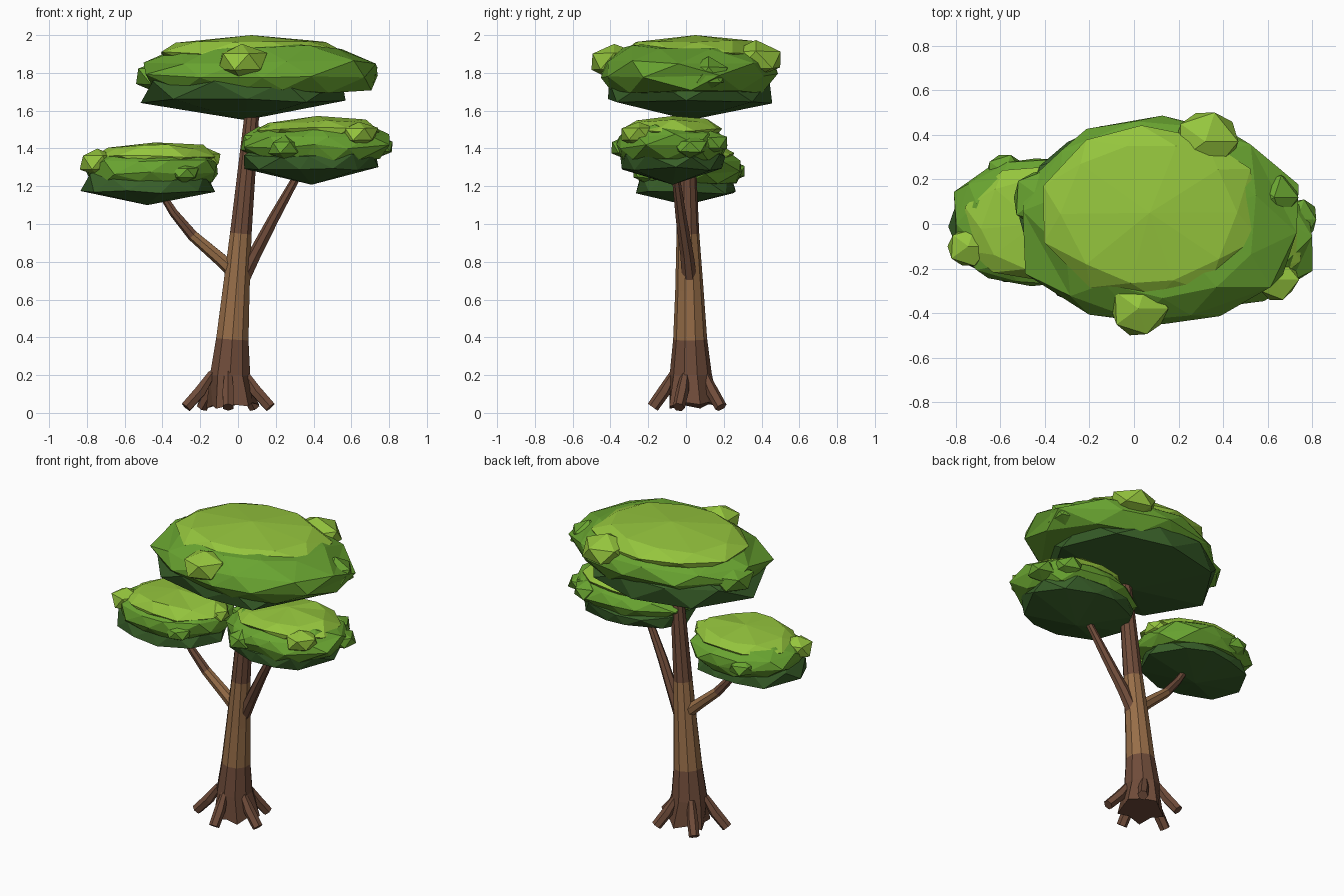
import bpy, bmesh, math, random
from mathutils import Vector

if "Cube" in bpy.data.objects:
    bpy.data.objects.remove(bpy.data.objects["Cube"])

random.seed(7)


def material(name, rgb):
    m = bpy.data.materials.new(name)
    m.diffuse_color = (*rgb, 1)
    m.use_nodes = True
    m.node_tree.nodes["Principled BSDF"].inputs["Base Color"].default_value = m.diffuse_color
    return m


BARK = material("bark_dark", (0.16, 0.072, 0.042))
TAN = material("bark_light", (0.31, 0.155, 0.065))
DARK = material("leaf_dark", (0.04, 0.115, 0.022))
MID = material("leaf_mid", (0.14, 0.37, 0.03))
LIGHT = material("leaf_light", (0.30, 0.56, 0.047))


def finish(bm, name, mats):
    bmesh.ops.recalc_face_normals(bm, faces=bm.faces)
    me = bpy.data.meshes.new(name)
    bm.to_mesh(me)
    bm.free()
    for m in mats:
        me.materials.append(m)
    ob = bpy.data.objects.new(name, me)
    bpy.context.collection.objects.link(ob)
    return ob


def tube(name, path, radii, sides, mats, slots, jag=0):
    """Tapered limb along a path; slots gives the material of each segment."""
    bm = bmesh.new()
    pts = [Vector(p) for p in path]
    rings = []
    for i, p in enumerate(pts):
        d = pts[min(i + 1, len(pts) - 1)] - pts[max(i - 1, 0)]
        q = Vector((0, 0, 1)).rotation_difference(d)
        ring = []
        for k in range(sides):
            a = math.tau * (k + 0.5) / sides
            r = radii[i]
            off = q @ Vector((r * math.cos(a), r * math.sin(a), 0))
            if jag and i == 0:  # toothed foot of the trunk
                off *= 1 + jag * (-1) ** k
                off.z -= 0.008 * (-1) ** k
            ring.append(bm.verts.new(p + off))
        rings.append(ring)
    for i in range(len(rings) - 1):
        for k in range(sides):
            j = (k + 1) % sides
            f = bm.faces.new((rings[i][k], rings[i][j], rings[i + 1][j], rings[i + 1][k]))
            f.material_index = slots[i]
    bm.faces.new(rings[0])
    bm.faces.new(rings[-1]).material_index = slots[-1]
    return finish(bm, name, mats)


def layer(name, mat, centre, half, profile, bottom, top, n=10, p=2.3, rough=0.035):
    """Faceted leaf tier: twisted rings (scale, z) between two poles."""
    bm = bmesh.new()
    (cx, cy), (a, b) = centre, half
    rings = []
    for i, (s, z) in enumerate(profile):
        ring = []
        for k in range(n):
            t = math.tau * (k + 0.5 * (i % 2)) / n + random.uniform(-0.1, 0.1)
            c, sn = math.cos(t), math.sin(t)
            r = (abs(c / a) ** p + abs(sn / b) ** p) ** (-1 / p)
            r *= s * random.uniform(1 - rough, 1 + rough)
            dz = random.uniform(-0.35, 0.35) * rough
            ring.append(bm.verts.new((cx + r * c, cy + r * sn, z + dz)))
        rings.append(ring)
    for i in range(len(rings) - 1):
        lo, hi = rings[i], rings[i + 1]
        for k in range(n):
            j = (k + 1) % n
            if i % 2 == 0:
                bm.faces.new((lo[k], lo[j], hi[k]))
                bm.faces.new((lo[j], hi[j], hi[k]))
            else:
                bm.faces.new((lo[k], lo[j], hi[j]))
                bm.faces.new((lo[k], hi[j], hi[k]))
    for ring, z in ((rings[0], bottom), (rings[-1], top)):
        pole = bm.verts.new((cx, cy, z))
        for k in range(n):
            bm.faces.new((ring[k], ring[(k + 1) % n], pole))
    return finish(bm, name, [mat])


def lump(name, mat, pos, r, rz):
    """Small jittered leaf cluster."""
    bm = bmesh.new()
    bmesh.ops.create_icosphere(bm, subdivisions=1, radius=1)
    for v in bm.verts:
        j = random.uniform(0.92, 1.1)
        v.co = Vector(pos) + Vector((v.co.x * r, v.co.y * r, v.co.z * rz)) * j
    return finish(bm, name, [mat])


# Trunk with colour bands
tube("trunk",
     [(-0.03, 0.03, 0.04), (-0.042, 0.025, 0.2), (-0.03, 0.022, 0.39),
      (-0.01, 0.018, 0.65), (0.015, 0.01, 0.95), (0.075, 0.0, 1.6)],
     [0.128, 0.112, 0.09, 0.075, 0.06, 0.04], 10, [BARK, TAN], [0, 0, 1, 1, 0], jag=0.14)

# Roots
for i in range(5):
    a = math.radians(-90 + i * 72)
    c, s = math.cos(a), math.sin(a)
    tube(f"root_{i + 1}",
         [(-0.052 + x * c, 0.024 + y * s, z) for x, y, z in
          ((0.235, 0.2, 0.03), (0.155, 0.14, 0.115), (0.09, 0.088, 0.21))],
         [0.032, 0.034, 0.022], 6, [BARK], [0, 0])

# Branches
tube("left_branch", [(0.0, 0.02, 0.73), (-0.1, 0.015, 0.82), (-0.24, 0.01, 0.94), (-0.34, 0.0, 1.06), (-0.41, 0, 1.17)],
     [0.042, 0.036, 0.03, 0.024, 0.018], 7, [TAN, BARK], [0, 0, 1, 1])
tube("right_branch", [(0.02, 0.02, 0.7), (0.09, 0.005, 0.84), (0.19, -0.025, 1.03), (0.34, -0.06, 1.3)],
     [0.042, 0.036, 0.03, 0.02], 7, [BARK], [0, 0, 0])

# Top crown
layer("top_crown_underside", DARK, (0.04, 0.02), (0.56, 0.45),
      [(0.97, 1.65), (0.98, 1.76), (0.8, 1.84)], 1.55, 1.87, n=8, p=2.3)
layer("top_crown_middle", MID, (0.115, 0.01), (0.665, 0.475),
      [(0.86, 1.70), (1.0, 1.785), (0.94, 1.86), (0.7, 1.935)], 1.68, 1.97, p=2.05)
layer("top_crown_cap", LIGHT, (0.07, 0.05), (0.51, 0.39),
      [(0.9, 1.86), (1.0, 1.91), (0.8, 1.965)], 1.84, 2.0, p=2.1)

# Left crown
layer("left_crown_underside", DARK, (-0.48, 0.0), (0.355, 0.265),
      [(0.98, 1.165), (0.94, 1.25), (0.75, 1.3)], 1.1, 1.32, p=2.3)
layer("left_crown_middle", MID, (-0.455, 0.01), (0.37, 0.29),
      [(0.88, 1.225), (1.0, 1.275), (0.96, 1.33), (0.75, 1.375)], 1.21, 1.39)
layer("left_crown_cap", LIGHT, (-0.44, 0.0), (0.325, 0.255),
      [(0.9, 1.335), (1.0, 1.365), (0.78, 1.41)], 1.32, 1.432)

# Right crown
layer("right_crown_underside", DARK, (0.39, -0.07), (0.37, 0.28),
      [(0.96, 1.295), (1.0, 1.36), (0.75, 1.41)], 1.208, 1.43, p=2.3)
layer("right_crown_middle", MID, (0.415, -0.075), (0.405, 0.3),
      [(0.86, 1.345), (1.0, 1.41), (0.92, 1.465), (0.7, 1.515)], 1.33, 1.53)
layer("right_crown_cap", LIGHT, (0.42, -0.07), (0.335, 0.255),
      [(0.9, 1.465), (1.0, 1.5), (0.75, 1.545)], 1.45, 1.572)

# Leaf clusters around the rims
for name, mat, pos, r, rz in (
        ("top_front_cluster", LIGHT, (0.02, -0.38, 1.86), 0.145, 0.1),
        ("top_back_cluster", LIGHT, (0.32, 0.37, 1.87), 0.155, 0.095),
        ("top_left_cluster", MID, (-0.42, 0.12, 1.78), 0.14, 0.09),
        ("top_right_cluster", MID, (0.63, 0.12, 1.79), 0.12, 0.09),
        ("left_outer_cluster", LIGHT, (-0.745, -0.1, 1.325), 0.095, 0.075),
        ("left_inner_cluster", LIGHT, (-0.17, 0.02, 1.345), 0.09, 0.06),
        ("left_front_cluster", MID, (-0.29, -0.21, 1.27), 0.085, 0.055),
        ("left_back_cluster", MID, (-0.58, 0.23, 1.28), 0.095, 0.06),
        ("right_front_cluster", MID, (0.25, -0.31, 1.405), 0.095, 0.065),
        ("right_outer_cluster", LIGHT, (0.64, -0.25, 1.475), 0.105, 0.07),
        ("right_inner_cluster", MID, (0.11, -0.05, 1.43), 0.1, 0.08),
        ("right_back_cluster", MID, (0.63, 0.13, 1.43), 0.095, 0.065),
        ("right_tip_cluster", MID, (0.735, 0.02, 1.41), 0.1, 0.06)):
    lump(name, mat, pos, r, rz)
